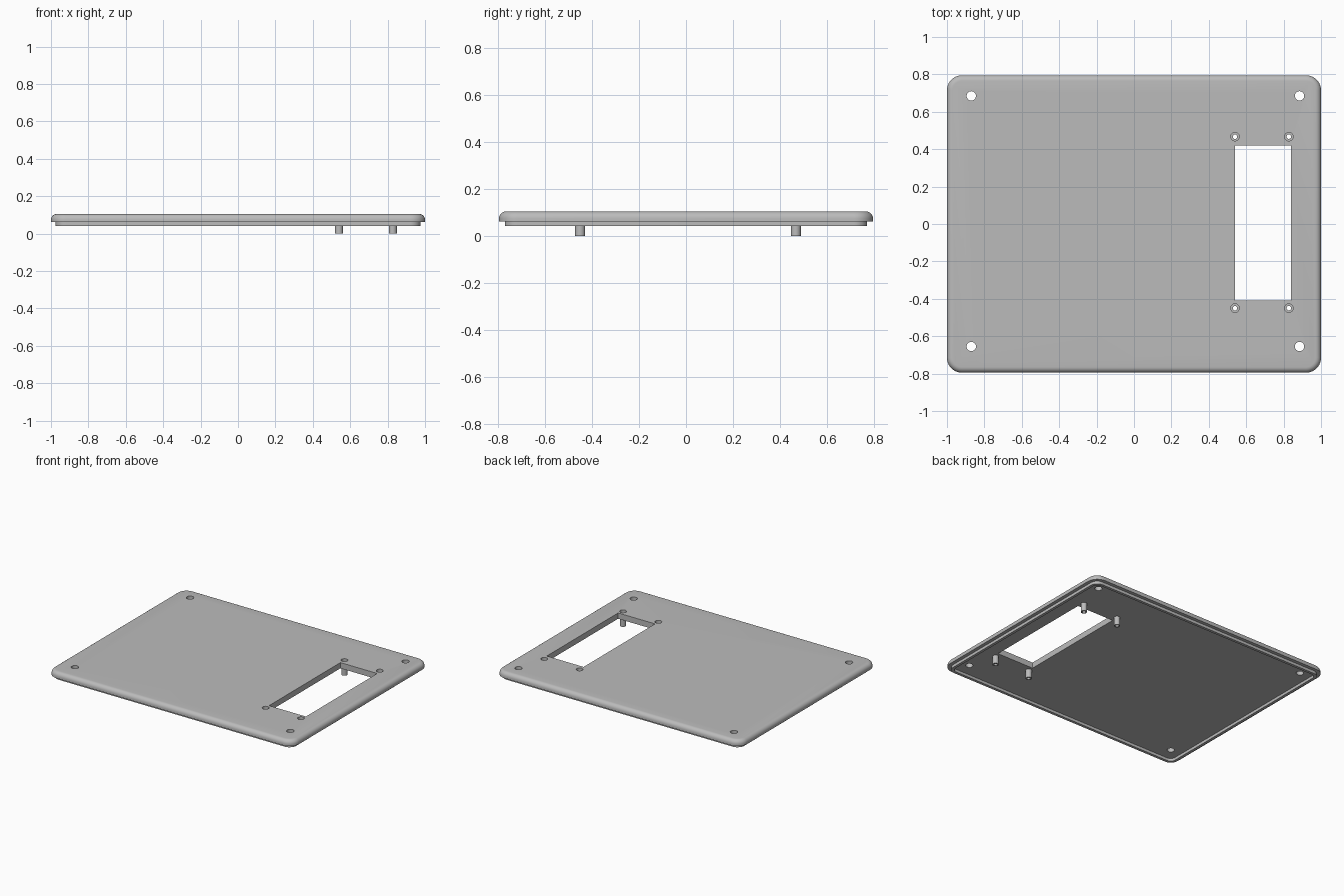
import bpy, bmesh, math

cube = bpy.data.objects.get("Cube")
if cube:
    bpy.data.objects.remove(cube, do_unlink=True)

grey = bpy.data.materials.new("light grey plastic")
grey.use_nodes = True
grey.diffuse_color = (0.5, 0.5, 0.5, 1)
grey.node_tree.nodes["Principled BSDF"].inputs["Base Color"].default_value = (0.5, 0.5, 0.5, 1)

TOP, BASE, LIP = 0.105, 0.0625, 0.042
HALF_X, HALF_Y, CORNER, FILLET = 1.0, 0.795, 0.08, 0.03


def rounded(inset, z, steps=10):
    """Rounded rectangle loop, inset from the plate outline."""
    r = CORNER - inset
    cx, cy = HALF_X - CORNER, HALF_Y - CORNER
    loop = []
    for q, (sx, sy) in enumerate([(1, 1), (-1, 1), (-1, -1), (1, -1)]):
        for i in range(steps + 1):
            a = (q + i / steps) * math.pi / 2
            loop.append((sx * cx + r * math.cos(a), sy * cy + r * math.sin(a), z))
    return loop


def circle(x, y, r, z, sides=32):
    angles = [2 * math.pi * i / sides for i in range(sides)]
    return [(x + r * math.cos(a), y + r * math.sin(a), z) for a in angles]


def rectangle(x0, x1, y0, y1, z):
    return [(x0, y0, z), (x1, y0, z), (x1, y1, z), (x0, y1, z)]


def loft(name, loops, ring=False):
    """Skin a stack of loops; close it as a ring or cap both ends."""
    bm = bmesh.new()
    rows = [[bm.verts.new(p) for p in loop] for loop in loops]
    n = len(rows[0])
    for a, b in zip(rows, rows[1:] + (rows[:1] if ring else [])):
        for i in range(n):
            j = (i + 1) % n
            bm.faces.new((a[i], a[j], b[j], b[i]))
    if not ring:
        bm.faces.new(rows[0][::-1])
        bm.faces.new(rows[-1])
    bmesh.ops.recalc_face_normals(bm, faces=bm.faces)
    mesh = bpy.data.meshes.new(name)
    bm.to_mesh(mesh)
    bm.free()
    mesh.materials.append(grey)
    obj = bpy.data.objects.new(name, mesh)
    bpy.context.collection.objects.link(obj)
    return obj


def select(obj):
    bpy.ops.object.select_all(action="DESELECT")
    obj.select_set(True)
    bpy.context.view_layer.objects.active = obj


# Cover plate: recessed underside, thin locating lip, filleted top edge
loops = [rounded(0.045, BASE), rounded(0.045, LIP), rounded(0.025, LIP),
         rounded(0.025, BASE), rounded(0, BASE)]
for i in range(7):
    a = i / 6 * math.pi / 2
    loops.append(rounded(FILLET * (1 - math.cos(a)), TOP - FILLET * (1 - math.sin(a))))
plate = loft("cover_plate", loops)

# Cutters: display window, corner screw holes, counterbored post holes
low, high = -0.1, 0.2
cutters = [loft("window_cutter", [rectangle(0.54, 0.84, -0.41, 0.42, z) for z in (low, high)])]
for x in (-0.87, 0.885):
    for y in (-0.655, 0.685):
        cutters.append(loft("corner_hole_cutter", [circle(x, y, 0.025, z) for z in (low, high)]))

posts = []
BORE, OUTER, SEAT = 0.012, 0.021, 0.08
for x in (0.54, 0.828):
    for y in (-0.45, 0.467):
        cutters.append(loft("post_hole_cutter", [
            circle(x, y, BORE, low), circle(x, y, BORE, SEAT),
            circle(x, y, 0.023, SEAT), circle(x, y, 0.023, high)]))
        # Hollow mounting post under the plate
        posts.append(loft("mounting_post", [
            circle(x, y, BORE, 0), circle(x, y, OUTER, 0),
            circle(x, y, OUTER, BASE), circle(x, y, BORE, BASE)], ring=True))

select(plate)
for cutter in cutters:
    cutter.hide_render = True
    cut = plate.modifiers.new("cut", "BOOLEAN")
    cut.operation = "DIFFERENCE"
    cut.solver = "EXACT"
    cut.object = cutter
    bpy.ops.object.modifier_apply(modifier=cut.name)
    bpy.data.objects.remove(cutter, do_unlink=True)

for obj in [plate] + posts:
    select(obj)
    bpy.ops.object.shade_smooth_by_angle(angle=math.radians(30))
